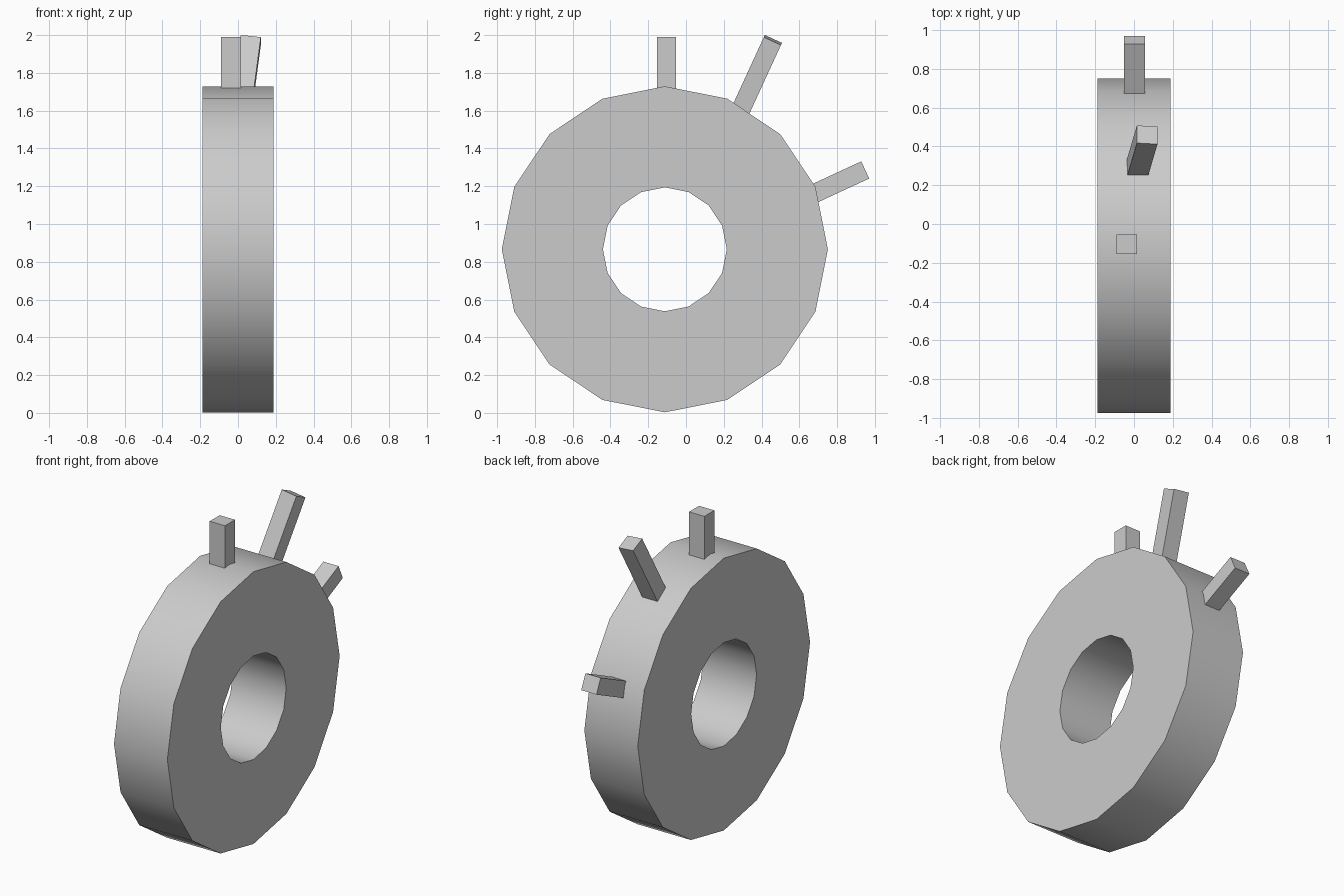
import bpy, bmesh
from math import sin, cos, pi, radians
from mathutils import Matrix, Vector

if "Cube" in bpy.data.objects:
    bpy.data.objects.remove(bpy.data.objects["Cube"])

CY, CZ = -0.112, 0.866       # wheel centre
R_OUT, R_IN, HALF, N = 0.863, 0.328, 0.187, 16


def add_object(name, bm):
    bmesh.ops.recalc_face_normals(bm, faces=bm.faces)
    me = bpy.data.meshes.new(name)
    bm.to_mesh(me)
    bm.free()
    ob = bpy.data.objects.new(name, me)
    bpy.context.collection.objects.link(ob)
    return ob


# Thick wheel with a round hole along x
bm = bmesh.new()
rings = []
for x, r in ((-HALF, R_OUT), (HALF, R_OUT), (HALF, R_IN), (-HALF, R_IN)):
    rings.append([bm.verts.new((x, CY + r * sin(2 * pi * i / N), CZ + r * cos(2 * pi * i / N)))
                  for i in range(N)])
for k in range(4):
    a, b = rings[k], rings[(k + 1) % 4]
    for i in range(N):
        j = (i + 1) % N
        bm.faces.new((a[i], a[j], b[j], b[i]))
wheel = add_object("wheel", bm)
bpy.context.view_layer.objects.active = wheel
wheel.select_set(True)
bpy.ops.object.shade_smooth_by_angle(angle=radians(30))
wheel.select_set(False)


# Square pegs on the rim: tip centre, tilt towards +y, tilt towards +x, length
def peg(name, tip, tilt_y, tilt_x, length):
    bm = bmesh.new()
    bmesh.ops.create_cube(bm, size=1)
    bmesh.ops.translate(bm, verts=bm.verts, vec=(0, 0, -0.5))
    m = (Matrix.Translation(Vector(tip))
         @ Matrix.Rotation(radians(-tilt_y), 4, 'X')
         @ Matrix.Rotation(radians(tilt_x), 4, 'Y')
         @ Matrix.Diagonal((0.107, 0.1, length, 1)))
    bmesh.ops.transform(bm, matrix=m, verts=bm.verts)
    add_object(name, bm)


peg("front_peg", (-0.037, -0.104, 1.99), 0, 0, 0.28)
peg("middle_peg", (0.068, 0.46, 1.974), 24.7, 7, 0.42)
peg("back_peg", (0.002, 0.949, 1.286), 65.2, 0, 0.3)
